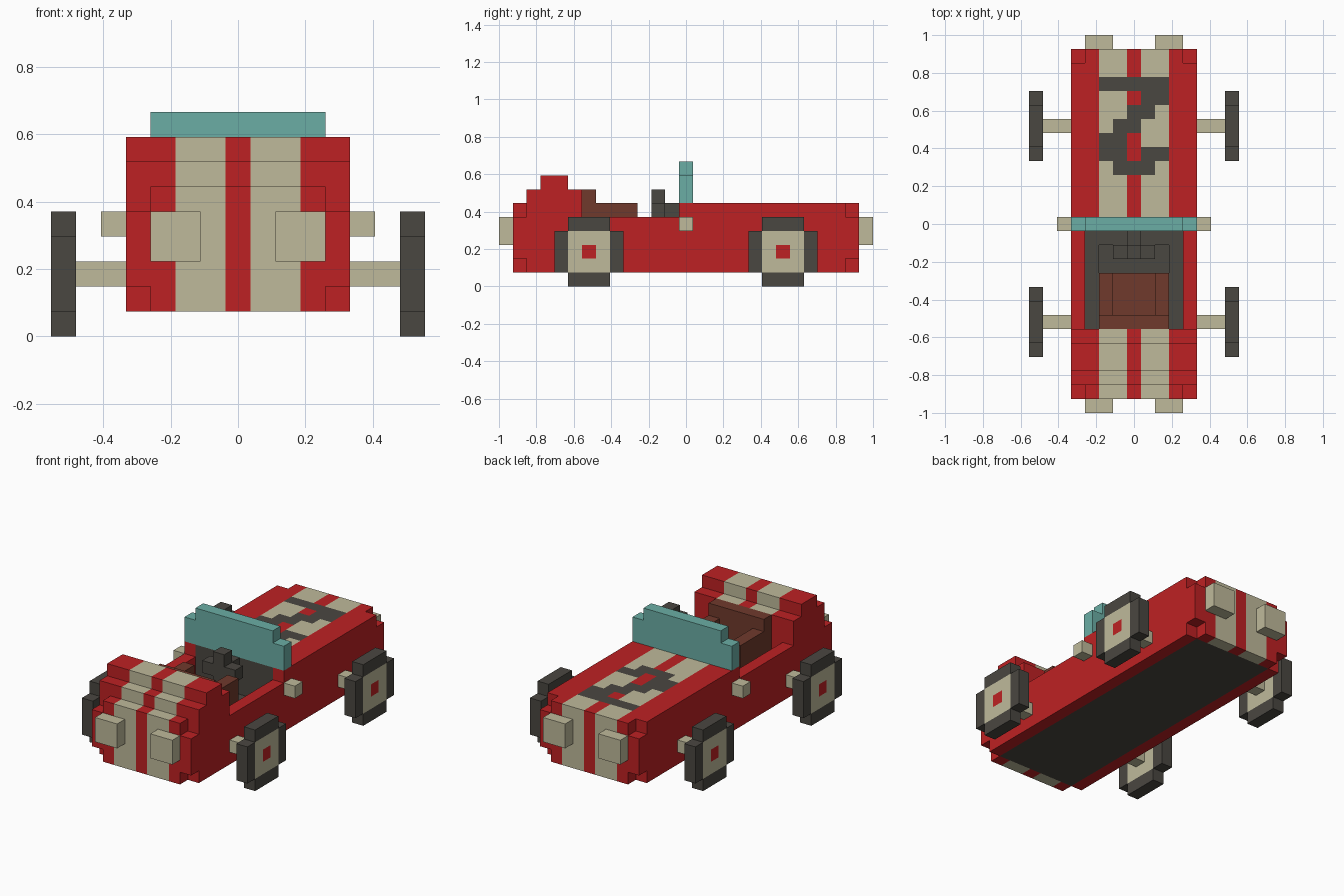
import bpy, bmesh
from mathutils import Vector

if "Cube" in bpy.data.objects:
    bpy.data.objects.remove(bpy.data.objects["Cube"], do_unlink=True)

V = 2 / 27  # edge length of one block


def linear(c):
    c /= 255
    return c / 12.92 if c <= 0.04045 else ((c + 0.055) / 1.055) ** 2.4


def material(name, rgb):
    m = bpy.data.materials.new(name)
    col = tuple(linear(c) for c in rgb) + (1.0,)
    m.use_nodes = True
    m.diffuse_color = col
    bsdf = next(n for n in m.node_tree.nodes if n.type == 'BSDF_PRINCIPLED')
    bsdf.inputs["Base Color"].default_value = col
    return m


RED = material("red_paint", (190, 33, 35))
CREAM = material("cream", (191, 186, 155))
DARK = material("charcoal", (74, 71, 65))
TEAL = material("teal_glass", (107, 174, 165))
BROWN = material("brown_leather", (112, 58, 44))

# Outward direction and the four corners of each block side
SIDES = [
    ((1, 0, 0), [(1, -1, -1), (1, 1, -1), (1, 1, 1), (1, -1, 1)]),
    ((-1, 0, 0), [(-1, 1, -1), (-1, -1, -1), (-1, -1, 1), (-1, 1, 1)]),
    ((0, 1, 0), [(1, 1, -1), (-1, 1, -1), (-1, 1, 1), (1, 1, 1)]),
    ((0, -1, 0), [(-1, -1, -1), (1, -1, -1), (1, -1, 1), (-1, -1, 1)]),
    ((0, 0, 1), [(-1, -1, 1), (1, -1, 1), (1, 1, 1), (-1, 1, 1)]),
    ((0, 0, -1), [(-1, 1, -1), (1, 1, -1), (1, -1, -1), (-1, -1, -1)]),
]


def block(x0, x1, y0, y1, z0, z1, mat):
    """Cells of a box, given by inclusive cell ranges."""
    return {(x, y, z): mat for x in range(x0, x1 + 1)
            for y in range(y0, y1 + 1) for z in range(z0, z1 + 1)}


def build(name, cells):
    """Outer skin of a set of coloured blocks as one object."""
    mesh = bpy.data.meshes.new(name)
    mats = []
    bm = bmesh.new()
    verts = {}
    for cell, mat in cells.items():
        if mat not in mats:
            mats.append(mat)
        for n, corners in SIDES:
            if tuple(a + b for a, b in zip(cell, n)) in cells:
                continue
            face = []
            for c in corners:
                key = tuple(2 * a + b for a, b in zip(cell, c))
                if key not in verts:
                    verts[key] = bm.verts.new(Vector((key[0], key[1], key[2] + 1)) * V / 2)
                face.append(verts[key])
            bm.faces.new(face).material_index = mats.index(mat)
    bm.to_mesh(mesh)
    bm.free()
    for m in mats:
        mesh.materials.append(m)
    ob = bpy.data.objects.new(name, mesh)
    bpy.context.collection.objects.link(ob)
    return ob


# Body: stepped silhouette, open cockpit, clipped corners, painted stripes
MARKING = ["11111", "00011", "00110", "01100", "11000", "11011", "01110"]


def body_height(y):
    steps = {-12: 5, -11: 6, -10: 7, -9: 7, -8: 6}
    return steps.get(y, 4 if y < 0 else 5)


def body_colour(x, y, z):
    a = abs(x)
    if z == 1 and a <= 3 and abs(y) <= 11:
        return DARK                                   # underside plate
    if a <= 3 and -7 <= y <= 0:
        return DARK                                   # cockpit lining
    if z == 5 and 4 <= y <= 10 and a <= 2 and MARKING[10 - y][x + 2] == "1":
        return DARK                                   # deck marking
    return CREAM if 1 <= a <= 2 else RED


body = {}
for x in range(-4, 5):
    for y in range(-12, 13):
        for z in range(1, body_height(y) + 1):
            corner = abs(x) == 4 and abs(y) == 12 and z in (1, 5)
            footwell = abs(x) <= 2 and y in (-3, -2)
            floor = 1 if footwell else 2
            cockpit = abs(x) <= 3 and -7 <= y <= -1 and z > floor
            if not corner and not cockpit:
                body[x, y, z] = body_colour(x, y, z)
build("body", body)

# Windscreen
build("windscreen", block(-4, 4, 0, 0, 6, 7, TEAL) | block(-3, 3, 0, 0, 8, 8, TEAL))

# Seat: cushion, backrest and two armrests
seat = block(-1, 1, -6, -4, 3, 3, BROWN) | block(-2, 2, -7, -7, 3, 6, BROWN)
for x in (-2, 2):
    seat |= block(x, x, -6, -4, 3, 5, BROWN)
build("seat", seat)

# Steering wheel and column
build("steering_wheel", block(-1, 1, -2, -2, 5, 5, DARK) | block(0, 0, -2, -2, 4, 6, DARK))
build("steering_column", block(0, 0, -1, -1, 5, 5, DARK))


def wheel_cells(x, yc):
    cells = {}
    for y in range(-2, 3):
        for z in range(5):
            if abs(y) == 2 and z in (0, 4):
                continue
            r = max(abs(y), abs(z - 2))
            cells[x, yc + y, z] = (RED, CREAM, DARK)[r]
    return cells


# Wheels, axles, lamps and mirrors on both sides
for side, s in (("left", 1), ("right", -1)):
    for end, e in (("front", -1), ("rear", 1)):
        build(f"{end}_{side}_wheel", wheel_cells(7 * s, 7 * e))
        xs = sorted((5 * s, 6 * s))
        build(f"{end}_{side}_axle", block(*xs, 7 * e, 7 * e, 2, 2, CREAM))
        xs = sorted((2 * s, 3 * s))
        build(f"{end}_{side}_lamp", block(*xs, 13 * e, 13 * e, 3, 4, CREAM))
    build(f"{side}_mirror", block(5 * s, 5 * s, 0, 0, 4, 4, CREAM))
